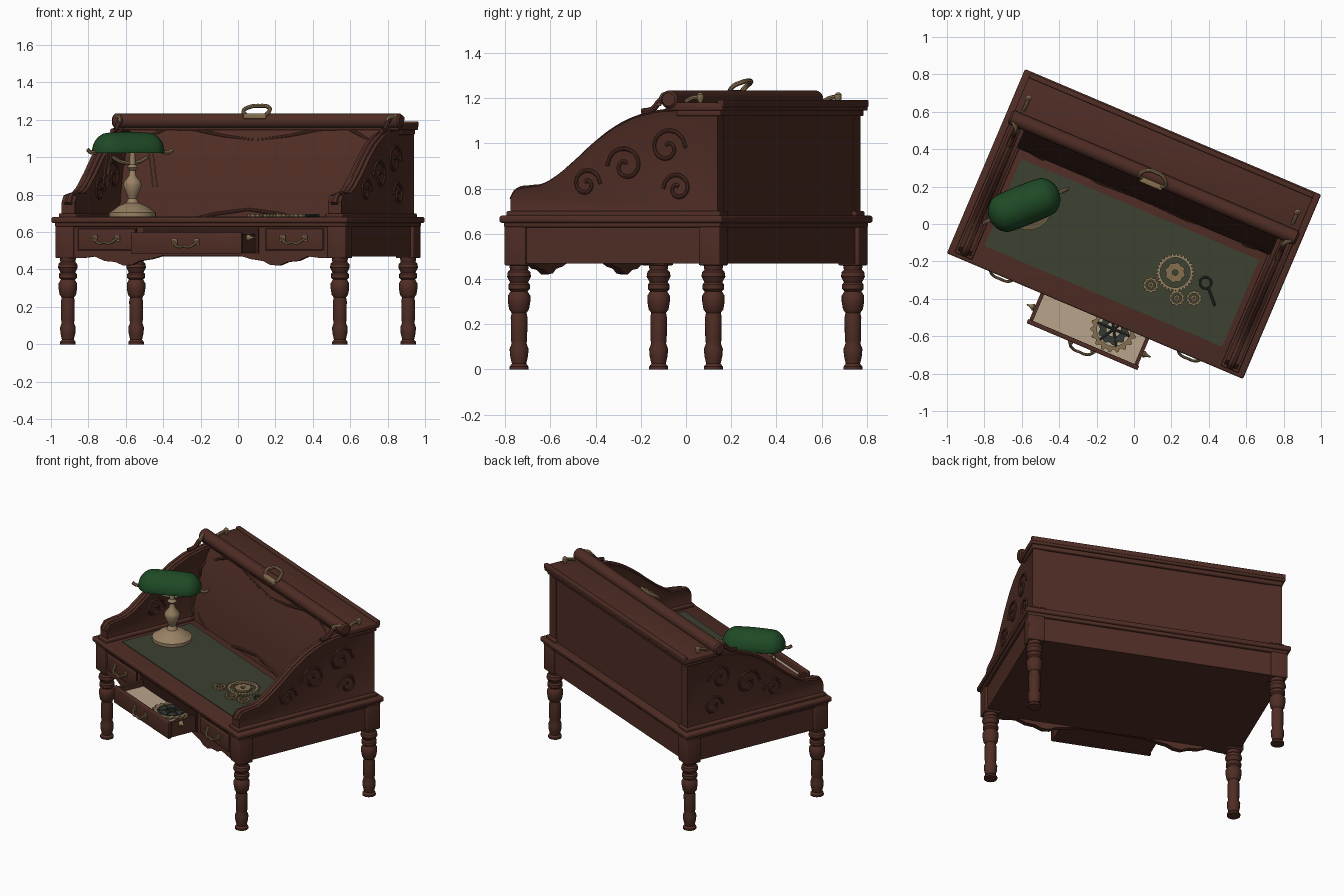
import bpy, bmesh, math
from mathutils import Vector, Matrix

if "Cube" in bpy.data.objects:
    bpy.data.objects.remove(bpy.data.objects["Cube"])

TURN = math.radians(-23)   # the whole desk stands turned on the floor
PARTS = []


def material(name, rgb):
    m = bpy.data.materials.new(name)
    m.use_nodes = True
    m.diffuse_color = (*rgb, 1)
    b = m.node_tree.nodes["Principled BSDF"]
    b.inputs["Base Color"].default_value = (*rgb, 1)
    b.inputs["Roughness"].default_value = 0.7
    return m


WOOD = material("mahogany", (0.078, 0.026, 0.018))
DARK = material("dark wood", (0.03, 0.011, 0.008))
FELT = material("green felt", (0.045, 0.054, 0.031))
GLASS = material("green glass", (0.013, 0.068, 0.019))
BRASS = material("old brass", (0.24, 0.16, 0.08))
PALE = material("pale brass", (0.31, 0.22, 0.125))
PAPER = material("cream paper", (0.48, 0.37, 0.26))
STEEL = material("dark metal", (0.035, 0.042, 0.035))


def add(name, bm, mat):
    bmesh.ops.recalc_face_normals(bm, faces=bm.faces)
    me = bpy.data.meshes.new(name)
    bm.to_mesh(me)
    bm.free()
    return place(name, me, mat)


def place(name, me, mat):
    me.materials.clear()
    me.materials.append(mat)
    o = bpy.data.objects.new(name, me)
    bpy.context.collection.objects.link(o)
    o.rotation_euler.z = TURN
    PARTS.append(o)
    return o


def box(name, x, y, z, mat=WOOD, bevel=0.0):
    """Block given by its x, y and z ranges."""
    bm = bmesh.new()
    bmesh.ops.create_cube(bm, size=1)
    for v in bm.verts:
        v.co = [r[0] if c < 0 else r[1] for r, c in zip((x, y, z), v.co)]
    if bevel:
        bmesh.ops.bevel(bm, geom=bm.edges[:], offset=bevel, segments=3, profile=0.5, affect='EDGES')
    return add(name, bm, mat)


def prism(name, points, to_3d, a, b, mat=WOOD, frame=0.0):
    """Extrude a 2D outline from depth a to b; frame sinks a panel in both ends."""
    bm = bmesh.new()
    base = bm.faces.new([bm.verts.new(to_3d(p, q, a)) for p, q in points])
    ext = bmesh.ops.extrude_face_region(bm, geom=[base], use_keep_orig=True)["geom"]
    shift = Vector(to_3d(0, 0, b)) - Vector(to_3d(0, 0, a))
    for v in (g for g in ext if isinstance(g, bmesh.types.BMVert)):
        v.co += shift
    bmesh.ops.recalc_face_normals(bm, faces=bm.faces)
    if frame:
        caps = [f for f in bm.faces if len(f.verts) == len(points)]
        bmesh.ops.inset_individual(bm, faces=caps, thickness=frame, depth=-0.01)
    return add(name, bm, mat)


def lathe(name, profile, mat, centre=(0, 0, 0), axis='Z', segs=20):
    bm = bmesh.new()
    rings = [[bm.verts.new((r * math.cos(t), r * math.sin(t), z))
              for t in (math.tau * k / segs for k in range(segs))] for r, z in profile]
    for lo, hi in zip(rings, rings[1:]):
        for k in range(segs):
            n = (k + 1) % segs
            bm.faces.new((lo[k], lo[n], hi[n], hi[k]))
    bm.faces.new(rings[0][::-1])
    bm.faces.new(rings[-1])
    turn = Matrix.Rotation(math.pi / 2, 4, 'Y') if axis == 'X' else Matrix()
    bm.transform(Matrix.Translation(centre) @ turn)
    return add(name, bm, mat)


def tube(name, points, radius, mat, closed=False):
    cu = bpy.data.curves.new(name, 'CURVE')
    cu.dimensions = '3D'
    cu.bevel_depth = radius
    cu.bevel_resolution = 2
    cu.resolution_u = 4
    cu.use_fill_caps = True
    s = cu.splines.new('BEZIER')
    s.bezier_points.add(len(points) - 1)
    s.use_cyclic_u = closed
    for bp, p in zip(s.bezier_points, points):
        bp.co = p
        bp.handle_left_type = bp.handle_right_type = 'AUTO'
    tmp = bpy.data.objects.new(name + "_path", cu)
    me = bpy.data.meshes.new_from_object(tmp)
    bpy.data.objects.remove(tmp)
    return place(name, me, mat)


def gear(name, x, y, z, outer, inner, teeth, mat):
    """Flat toothed ring."""
    n = teeth * 4
    bm = bmesh.new()
    loops = []
    for radius, h in ((inner, 0), (outer, 0), (outer, 0.012), (inner, 0.012)):
        loops.append([])
        for k in range(n):
            r = radius * (0.88 if radius == outer and k % 4 > 1 else 1)
            t = math.tau * k / n
            loops[-1].append(bm.verts.new((x + r * math.cos(t), y + r * math.sin(t), z + h)))
    for i in range(4):
        a, b = loops[i], loops[(i + 1) % 4]
        for k in range(n):
            bm.faces.new((a[k], a[(k + 1) % n], b[(k + 1) % n], b[k]))
    return add(name, bm, mat)


def circle(x, y, z, r):
    return [(x + r * math.cos(k * math.pi / 4), y + r * math.sin(k * math.pi / 4), z) for k in range(8)]


def scroll(name, to_3d, cx, cy, size, flip):
    """Carved spiral leaf laid on a panel."""
    pts = []
    for k in range(13):
        t, r = k * 0.7, size * (1 - k / 14)
        pts.append(to_3d(cx + flip * r * math.cos(t), cy + r * math.sin(t)))
    tube(name, pts, 0.009, WOOD)


def along_x(p, q, d):
    return (d, p, q)


def along_y(p, q, d):
    return (p, d, q)


# Turned legs with square blocks above
LEG = [(.042, 0), (.042, .012), (.032, .025), (.04, .06), (.042, .09), (.033, .115), (.036, .13),
       (.037, .23), (.033, .25), (.044, .265), (.05, .3), (.05, .325), (.038, .345), (.048, .355),
       (.048, .375), (.04, .385), (.053, .41), (.05, .43), (.04, .44), (.045, .47)]
for sx, lr in ((-1, "right"), (1, "left")):
    for sy, fb in ((-1, "front"), (1, "back")):
        x, y = sx * .79, sy * .467
        lathe(f"{fb}_{lr}_leg", LEG, WOOD, (x, y, 0))
        box(f"{fb}_{lr}_leg_block", (x - .052, x + .052), (y - .05, y + .05), (.46, .65), WOOD, .006)

# Frame, scalloped front apron and table top
box("table_frame", (-.825, .825), (-.48, .5), (.468, .65))
half = [(.82, .46), (.7, .46), (.62, .47), (.56, .445), (.5, .44), (.45, .42), (.4, .425),
        (.36, .445), (.29, .455), (.22, .475)]
outline = [(.82, .65)] + half + [(-x, z) for x, z in reversed(half)] + [(-.82, .65)]
prism("front_apron", outline, along_y, -.505, -.47)
box("table_moulding", (-.845, .845), (-.52, .52), (.628, .655), WOOD, .008)
box("table_top", (-.86, .86), (-.535, .535), (.648, .68), WOOD, .01)
box("writing_felt", (-.69, .69), (-.42, .085), (.679, .684), FELT)

# Side panels with an S-shaped top edge
SIDE = [(-.5, .675), (-.5, .76), (-.475, .795), (-.42, .805), (-.36, .812), (-.3, .84), (-.2, .915),
        (-.1, 1.0), (0, 1.07), (.1, 1.115), (.2, 1.138), (.3, 1.145), (.495, 1.145), (.495, .675)]
for s, lr in ((-1, "right"), (1, "left")):
    a, b = sorted((s * .735, s * .812))
    prism(f"{lr}_side_panel", SIDE, along_x, a, b, WOOD, .035)
    tube(f"{lr}_side_bead", [(s * .773, y, z - .012) for y, z in SIDE[1:-1]], .022, WOOD)
    box(f"{lr}_side_foot", (a - .012, b + .012), (-.515, .51), (.675, .7), WOOD, .006)
    for face in (.803, .745):
        for y, z, r, f in ((-.14, .82, .07, 1), (.05, .9, .09, -1), (.25, .98, .09, 1), (.3, .8, .07, -1)):
            scroll(f"{lr}_side_carving", lambda p, q: (s * face, p, q), y, z, r, f)

# Cabinet behind the writing surface, with a carved sloping face
CABINET = [(.13, .675), (.15, .8), (.2, 1.0), (.26, 1.145), (.48, 1.145), (.48, .675)]
prism("cabinet", CABINET, along_x, -.75, .75)
box("back_panel", (-.79, .79), (.47, .49), (.675, 1.14))


def slope(p, q):
    return (p, .13 + (q - .675) * .28, q)


for s in (-1, 1):
    for x, z, r, f in ((.1, .95, .08, 1), (.27, .98, .1, -1), (.46, .93, .1, 1), (.6, 1.0, .07, -1),
                       (.2, .82, .07, -1), (.37, .8, .07, 1), (.58, .8, .06, 1)):
        scroll("face_carving", slope, s * x, z, r, s * f)
tube("carved_face_border", [slope(x, z) for x, z in
     ((-.68, .72), (0, .72), (.68, .72), (.7, .9), (.68, 1.08), (0, 1.09), (-.68, 1.08), (-.7, .9))],
     .01, WOOD, True)

# Top board, crown and rolled front bar
box("crown_moulding", (-.815, .815), (.3, .51), (1.12, 1.15), WOOD, .008)
box("top_board", (-.825, .825), (.25, .525), (1.145, 1.18), WOOD, .006)
box("top_back_rail", (-.825, .825), (.5, .528), (1.16, 1.192), WOOD, .005)
lathe("roll_bar", [(.03, -.835), (.04, -.825), (.04, .825), (.03, .835)], WOOD, (0, .27, 1.194), 'X')
for s, lr in ((-1, "right"), (1, "left")):
    x = s * .78
    tube(f"{lr}_bar_bracket", [(x, .12, 1.14), (x, .17, 1.15), (x, .21, 1.19), (x, .25, 1.2)], .014, WOOD)
    tube(f"{lr}_bar_hook", [(x, .2, 1.17), (x, .22, 1.21), (x + s * .03, .25, 1.215)], .012, BRASS)
    tube(f"{lr}_board_catch", [(x, .33, 1.185), (x, .36, 1.2), (x, .4, 1.205)], .01, BRASS)
    lathe(f"{lr}_catch_knob", [(.008, 1.18), (.016, 1.2), (.016, 1.215), (.006, 1.225)], BRASS, (x, .4, 0))

# Large lifting handle on the bar
tube("lifting_handle", [(-.05, .24, 1.22), (-.075, .25, 1.245), (-.05, .29, 1.27), (0, .3, 1.275),
                        (.05, .29, 1.27), (.075, .25, 1.245), (.05, .24, 1.22)], .011, BRASS)
box("handle_plate", (-.065, .065), (.22, .25), (1.205, 1.235), BRASS, .006)


def drawer_pull(name, x, y, z):
    tube(name, [(x - .07, y, z + .015), (x - .055, y - .02, z), (x - .03, y - .03, z - .015), (x, y - .03, z - .01),
                (x + .03, y - .03, z - .015), (x + .055, y - .02, z), (x + .07, y, z + .015)], .008, BRASS)
    for s in (-1, 1):
        box(name + "_plate", (x + s * .065 - .015, x + s * .065 + .015), (y - .006, y + .004),
            (z - .005, z + .03), BRASS)


# Closed side drawers
for s, lr in ((-1, "right"), (1, "left")):
    x = s * .545
    box(f"{lr}_drawer_gap", (x - .172, x + .172), (-.508, -.5), (.498, .622), DARK)
    box(f"{lr}_drawer_front", (x - .165, x + .165), (-.518, -.5), (.504, .616), WOOD, .006)
    drawer_pull(f"{lr}_drawer_pull", x, -.52, .555)

# Open middle drawer with paper and a gear inside
box("drawer_opening", (-.335, .335), (-.509, -.5), (.485, .622), DARK)
box("open_drawer_floor", (-.31, .31), (-.7, -.45), (.488, .51))
box("drawer_paper", (-.295, .295), (-.69, -.49), (.51, .555), PAPER)
box("open_drawer_front", (-.322, .322), (-.712, -.688), (.484, .598), WOOD, .005)
for s in (-1, 1):
    a, b = sorted((s * .295, s * .315))
    box("open_drawer_side", (a, b), (-.7, -.49), (.488, .59))
    lathe("drawer_stop", [(.012, 0), (.02, .012 * s), (.008, .03 * s), (.003, .05 * s)],
          BRASS, (s * .31, -.62, .57), 'X', 10)
drawer_pull("open_drawer_pull", 0, -.714, .535)
gear("drawer_gear", .12, -.56, .557, .125, .09, 18, BRASS)
gear("drawer_gear_inner", .12, -.56, .556, .085, .04, 10, STEEL)
for k in range(3):
    t = k * math.pi / 3
    d = Vector((math.cos(t), math.sin(t), 0)) * .095
    c = Vector((.12, -.56, .565))
    tube("drawer_gear_spoke", [c - d, c + d], .007, STEEL)

# Desk lamp: turned base, glass shade, yoke and pull chains
LX, LY, AIM = -.555, -.136, math.radians(45)
lathe("lamp_base", [(.125, .68), (.125, .705), (.1, .72), (.075, .74), (.035, .755), (.022, .78), (.035, .81),
                    (.05, .85), (.045, .87), (.02, .9), (.016, .93), (.03, .945), (.016, .96), (.014, 1.04)],
      PALE, (LX, LY, 0), segs=28)
bm = bmesh.new()
bmesh.ops.create_uvsphere(bm, u_segments=32, v_segments=16, radius=1)
for v in bm.verts:
    side = max(-1, min(1, v.co.x * 4))
    v.co = (.1 * v.co.x + .1 * side, .108 * v.co.y, .105 * max(v.co.z, -.08))
bm.transform(Matrix.Translation((LX - .025, LY, 1.03)) @ Matrix.Rotation(AIM, 4, 'Z'))
add("lamp_shade", bm, GLASS)


def on_lamp(d, z, off=0):
    return (LX - .015 + d * math.cos(AIM) - off * math.sin(AIM), LY + d * math.sin(AIM) + off * math.cos(AIM), z)


tube("lamp_yoke", [on_lamp(-.1, 1.0), on_lamp(-.05, .975), on_lamp(.05, .975), on_lamp(.1, 1.0)], .011, BRASS)
for s in (-1, 1):
    tube("lamp_finial", [on_lamp(s * .17, 1.035), on_lamp(s * .22, 1.025), on_lamp(s * .245, 1.04)], .011, BRASS)
    for off in (-.03, .03):
        tube("lamp_chain", [on_lamp(s * .12, 1.03, off), on_lamp(s * .145, .84, off)], .004, BRASS)

# Watch parts and a key lying on the felt (near the left end)
gear("watch_ring", .304, -.153, .684, .105, .08, 30, PALE)
gear("watch_gear", .304, -.153, .684, .055, .015, 8, BRASS)
for x, y in ((.21, -.265), (.365, -.275), (.45, -.24)):
    gear("small_gear", x, y, .684, .042, .026, 10, BRASS)
    gear("small_gear_hub", x, y, .684, .018, .006, 6, BRASS)
tube("key_bow", circle(.475, -.14, .69, .03), .006, STEEL, True)
tube("key_shaft", [(.5, -.16, .69), (.57, -.235, .69)], .007, STEEL)

# Smooth shading with sharp edges kept
bpy.ops.object.select_all(action='DESELECT')
for o in PARTS:
    o.select_set(True)
bpy.context.view_layer.objects.active = PARTS[0]
bpy.ops.object.shade_smooth_by_angle(angle=math.radians(35))
